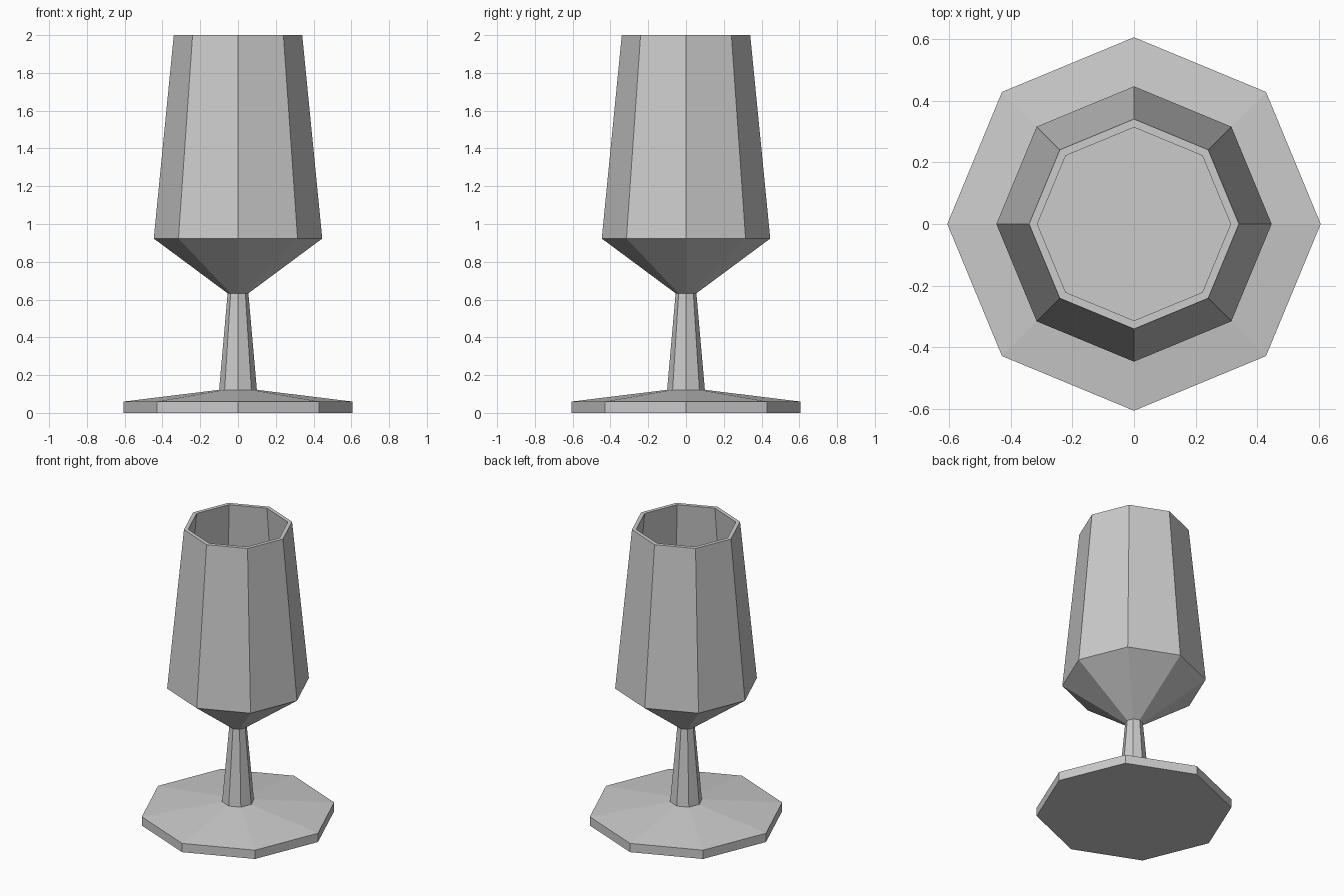
import bpy
import bmesh
from math import cos, sin, tau

cube = bpy.data.objects.get("Cube")
if cube:
    bpy.data.objects.remove(cube, do_unlink=True)

SIDES = 8
GREY = (0.6, 0.6, 0.6, 1.0)

mat = bpy.data.materials.new("plain_grey")
mat.use_nodes = True
mat.diffuse_color = GREY
mat.node_tree.nodes["Principled BSDF"].inputs["Base Color"].default_value = GREY


def lathe(name, profile, cap_start=False, cap_end=False):
    """Turn a (radius, height) profile into a flat-sided octagonal part."""
    bm = bmesh.new()
    rings = [[bm.verts.new((r * cos(tau * i / SIDES), r * sin(tau * i / SIDES), z))
              for i in range(SIDES)] for r, z in profile]
    for low, high in zip(rings, rings[1:]):
        for i in range(SIDES):
            j = (i + 1) % SIDES
            bm.faces.new((low[i], low[j], high[j], high[i]))
    if cap_start:
        bm.faces.new(rings[0][::-1])
    if cap_end:
        bm.faces.new(rings[-1])
    mesh = bpy.data.meshes.new(name)
    bm.to_mesh(mesh)
    bm.free()
    mesh.materials.append(mat)
    obj = bpy.data.objects.new(name, mesh)
    bpy.context.collection.objects.link(obj)
    return obj


# Foot: flat disc with a shallow sloping top
lathe("foot", [(0.605, 0), (0.605, 0.06), (0.1, 0.122)], cap_start=True)

# Stem: tapers up to the bowl
lathe("stem", [(0.1, 0.122), (0.055, 0.633)])

# Bowl: cone base, tapering outer wall, rim, inner wall and flat floor
lathe("bowl", [(0.055, 0.633), (0.446, 0.923), (0.34, 2.0),
               (0.313, 2.0), (0.417, 0.935)], cap_end=True)
